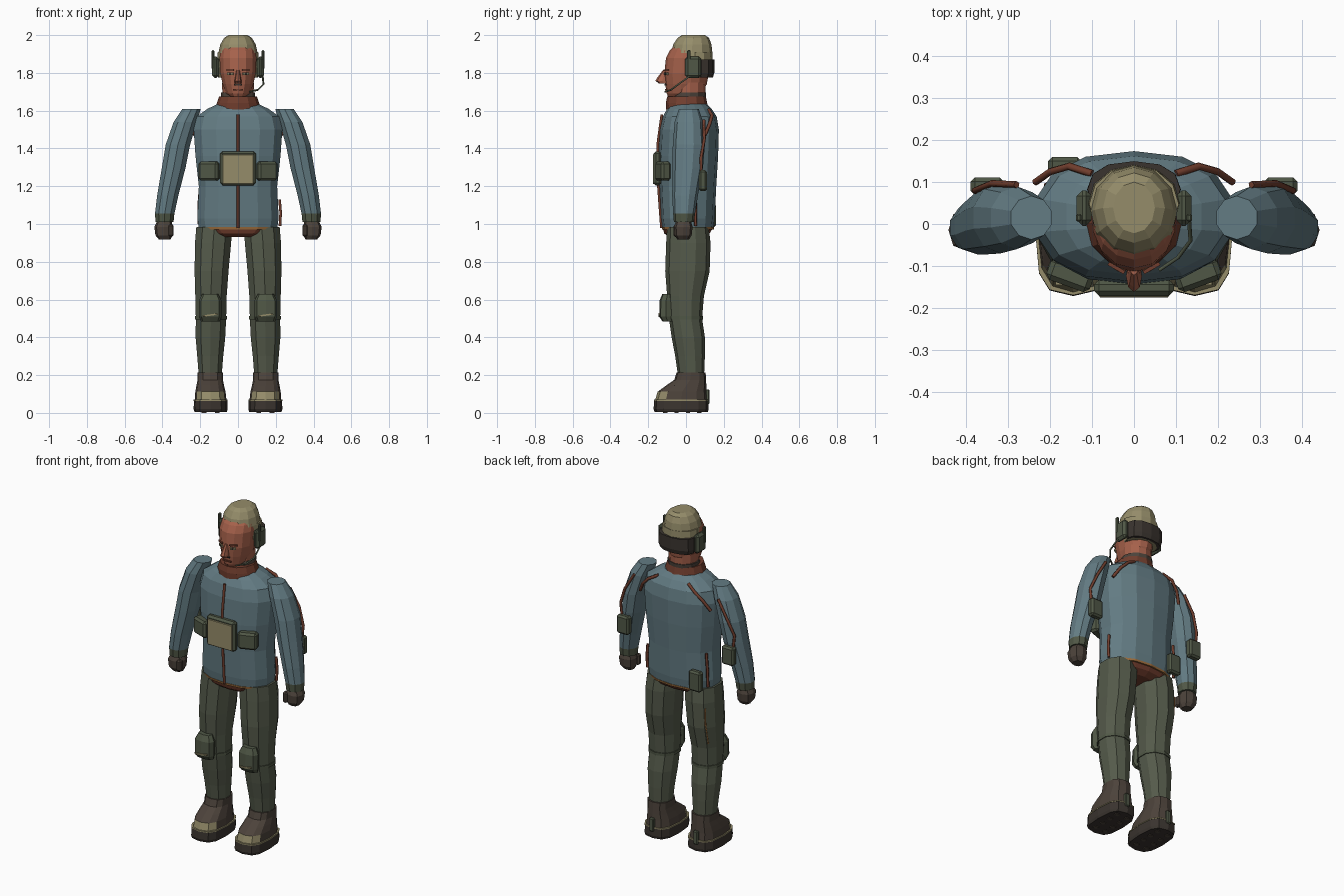
import bpy
import bmesh
from math import sin, cos, pi, radians
from mathutils import Matrix, Vector

cube = bpy.data.objects.get("Cube")
if cube:
    bpy.data.objects.remove(cube, do_unlink=True)


def material(name, r, g, b):
    mat = bpy.data.materials.new(name)
    mat.use_nodes = True
    mat.diffuse_color = (r, g, b, 1)
    shader = mat.node_tree.nodes["Principled BSDF"]
    shader.inputs["Base Color"].default_value = (r, g, b, 1)
    shader.inputs["Roughness"].default_value = 0.8
    return mat


BLUE = material("jacket blue", .125, .2, .228)
OLIVE = material("trouser olive", .089, .102, .069)
GREEN = material("pouch green", .08, .096, .061)
TAN = material("helmet tan", .3, .265, .144)
SKIN = material("skin", .38, .12, .07)
RUST = material("rust brown", .165, .048, .027)
BOOT = material("boot brown", .072, .055, .043)
DARK = material("dark brown", .042, .034, .028)
ORANGE = material("orange trim", .34, .155, .047)


def finish(name, bm, mats, rule=None):
    """Turn a bmesh into a flat shaded object, colouring faces by a rule."""
    bmesh.ops.recalc_face_normals(bm, faces=bm.faces[:])
    if rule:
        for face in bm.faces:
            face.material_index = int(rule(face.calc_center_median()))
    mesh = bpy.data.meshes.new(name)
    bm.to_mesh(mesh)
    bm.free()
    for mat in mats:
        mesh.materials.append(mat)
    obj = bpy.data.objects.new(name, mesh)
    bpy.context.collection.objects.link(obj)
    return obj


def loft(name, rings, *mats, side=1, sides=12, power=2.0, rule=None):
    """Stack rounded sections given as (z, centre x, front y, back y, half width)."""
    bm = bmesh.new()
    loops = []
    for z, cx, front, back, half in rings:
        loop = []
        for i in range(sides):
            a = 2 * pi * i / sides - pi / 2
            c, s = cos(a), sin(a)
            c = (1 if c > 0 else -1) * abs(c) ** (2 / power)
            s = (1 if s > 0 else -1) * abs(s) ** (2 / power)
            y = (front + back) / 2 + s * (back - front) / 2
            loop.append(bm.verts.new((side * (cx + half * c), y, z)))
        loops.append(loop)
    for low, high in zip(loops, loops[1:]):
        for i in range(sides):
            j = (i + 1) % sides
            bm.faces.new((low[i], low[j], high[j], high[i]))
    bm.faces.new(loops[0])
    bm.faces.new(loops[-1])
    return finish(name, bm, mats, rule)


def box(name, centre, size, mat, bevel=0.0, turn=0, tilt=0):
    """Box with chamfered edges, turned about z and tilted about y (degrees)."""
    bm = bmesh.new()
    bmesh.ops.create_cube(bm, size=1)
    bmesh.ops.scale(bm, vec=size, verts=bm.verts[:])
    if bevel:
        bmesh.ops.bevel(bm, geom=bm.edges[:], offset=bevel, segments=1, affect='EDGES')
    bm.transform(Matrix.Translation(centre) @ Matrix.Rotation(radians(turn), 4, 'Z')
                 @ Matrix.Rotation(radians(tilt), 4, 'Y'))
    return finish(name, bm, [mat])


def tube(name, points, radius, mat, side=1):
    """Strap or wire along a path, as a six sided mesh tube."""
    curve = bpy.data.curves.new(name + " path", 'CURVE')
    curve.dimensions = '3D'
    curve.bevel_depth = radius
    curve.bevel_resolution = 1
    curve.use_fill_caps = True
    spline = curve.splines.new('POLY')
    spline.points.add(len(points) - 1)
    for point, (x, y, z) in zip(spline.points, points):
        point.co = (side * x, y, z, 1)
    helper = bpy.data.objects.new(name + " path", curve)
    bpy.context.collection.objects.link(helper)
    graph = bpy.context.evaluated_depsgraph_get()
    mesh = bpy.data.meshes.new_from_object(helper.evaluated_get(graph))
    bpy.data.objects.remove(helper, do_unlink=True)
    mesh.materials.clear()
    mesh.materials.append(mat)
    obj = bpy.data.objects.new(name, mesh)
    bpy.context.collection.objects.link(obj)
    return obj


# Jacket, hips and collar
loft("jacket", [(.975, 0, -.125, .145, .212), (1.03, 0, -.132, .152, .22),
                (1.2, 0, -.14, .16, .212), (1.36, 0, -.145, .17, .23),
                (1.5, 0, -.138, .174, .24), (1.57, 0, -.122, .162, .222),
                (1.61, 0, -.1, .135, .165), (1.635, 0, -.08, .11, .11)],
     BLUE, sides=14, power=2.3)
loft("jacket_hem", [(.972, 0, -.127, .147, .214), (.984, 0, -.129, .149, .217)],
     ORANGE, sides=14, power=2.3)
loft("hips", [(.93, 0, -.09, .09, .13), (.95, 0, -.115, .125, .175),
              (.975, 0, -.122, .14, .205)], RUST, sides=14, power=2.3)
loft("collar", [(1.605, 0, -.105, .12, .125), (1.64, 0, -.107, .112, .112),
                (1.675, 0, -.1, .105, .1)], RUST)
loft("collar_band", [(1.67, 0, -.07, .105, .09), (1.695, 0, -.06, .107, .09)], BOOT)
tube("zip", [(0, -.128, 1.58), (0, -.15, 1.42), (0, -.146, 1.2), (0, -.13, .98)], .008, RUST)

# Chest unit with side pouches
box("chest_unit", (0, -.152, 1.295), (.19, .04, .18), GREEN, .012)
box("chest_panel", (0, -.172, 1.29), (.165, .008, .155), TAN, .003)

# Head and neck
loft("neck", [(1.63, 0, -.06, .1, .08), (1.75, 0, -.06, .105, .085)], SKIN)
loft("head", [(1.665, 0, -.09, .04, .035), (1.69, 0, -.102, .08, .064),
              (1.74, 0, -.11, .11, .083), (1.795, 0, -.115, .12, .096),
              (1.88, 0, -.106, .12, .1), (1.92, 0, -.085, .12, .094),
              (1.95, 0, -.055, .12, .08)], SKIN, sides=14)
loft("nose", [(1.745, 0, -.145, -.09, .018), (1.758, 0, -.162, -.09, .019),
              (1.775, 0, -.152, -.09, .015), (1.815, 0, -.122, -.09, .009)], SKIN, sides=8)
box("mouth", (0, -.106, 1.712), (.055, .009, .008), RUST)
box("upper_lip_shadow", (0, -.109, 1.738), (.04, .009, .007), DARK)

# Helmet with rear band
loft("helmet_dome", [(1.905, 0, -.078, .14, .104), (1.95, 0, -.068, .135, .094),
                     (1.985, 0, -.045, .122, .074), (2, 0, -.022, .1, .05)],
     TAN, sides=12)
loft("helmet_sides", [(1.775, 0, -.02, .13, .1), (1.83, 0, -.035, .142, .112),
                      (1.91, 0, -.045, .14, .107)], TAN, sides=12)
loft("rear_band", [(1.775, 0, .015, .142, .106), (1.8, 0, .015, .15, .112),
                   (1.87, 0, .015, .15, .111)], DARK, sides=12, power=2.3)
tube("microphone_boom", [(.13, .03, 1.79), (.135, -.04, 1.74), (.105, -.08, 1.71),
                         (.06, -.11, 1.7)], .005, GREEN)

# Everything that comes in pairs
for s, label in ((1, "left"), (-1, "right")):
    # Face and headset
    box(label + "_eye", (s * .04, -.105, 1.795), (.034, .009, .012), TAN, turn=s * 30)
    box(label + "_pupil", (s * .04, -.107, 1.795), (.011, .009, .012), DARK, turn=s * 30)
    box(label + "_brow", (s * .042, -.105, 1.815), (.044, .009, .007), RUST, turn=s * 30)
    box(label + "_ear_cup", (s * .119, .038, 1.83), (.036, .085, .115), GREEN, .014)
    box(label + "_ear_clip", (s * .132, .015, 1.87), (.014, .018, .1), GREEN, .004)

    # Arms
    loft(label + "_sleeve",
         [(1.61, .245, -.037, .067, .051), (1.54, .28, -.06, .09, .064),
          (1.42, .318, -.07, .1, .068), (1.3, .34, -.072, .09, .066),
          (1.15, .372, -.073, .063, .059), (1.055, .388, -.068, .048, .054),
          (1.01, .389, -.064, .042, .05)],
         BLUE, GREEN, side=s, sides=10, rule=lambda c: c.z < 1.05)
    loft(label + "_glove",
         [(1.02, .39, -.05, .025, .036), (.985, .393, -.064, .035, .05),
          (.94, .392, -.06, .03, .045), (.917, .388, -.045, .015, .03)],
         BOOT, side=s, sides=8, power=2.6)
    box(label + "_thumb", (s * .355, -.05, .965), (.028, .032, .065), BOOT, .008)
    box(label + "_arm_pouch", (s * .35, .09, 1.23), (.08, .042, .11), GREEN, .01)
    tube(label + "_arm_strap", [(.28, .094, 1.55), (.34, .097, 1.45), (.38, .08, 1.35),
                                (.37, .08, 1.27)], .008, RUST, s)
    tube(label + "_shoulder_strap", [(.1, .12, 1.605), (.155, .138, 1.575),
                                     (.2, .125, 1.53), (.235, .1, 1.47)], .009, RUST, s)
    box(label + "_chest_pouch", (s * .152, -.122, 1.28), (.11, .055, .1), GREEN, .012, turn=s * 20)

    # Legs and knee pads
    loft(label + "_trouser_leg",
         [(.985, .125, -.1, .12, .1), (.9, .132, -.105, .13, .1),
          (.75, .14, -.11, .125, .094), (.62, .143, -.1, .095, .087),
          (.5, .143, -.09, .085, .084), (.4, .146, -.076, .1, .082),
          (.3, .147, -.057, .1, .072), (.18, .147, -.04, .095, .062)],
         OLIVE, side=s, sides=10, power=2.2)
    loft(label + "_knee_pad",
         [(.485, .147, -.125, -.07, .05), (.51, .147, -.142, -.07, .06),
          (.595, .147, -.14, -.07, .06), (.63, .147, -.125, -.07, .042)],
         GREEN, side=s, sides=8, power=3)
    loft(label + "_knee_strap", [(.495, .143, -.094, .09, .089), (.512, .143, -.095, .091, .089)],
         GREEN, side=s, sides=10, power=2.2)
    box(label + "_knee_trim", (s * .147, -.141, .518), (.08, .009, .008), TAN, tilt=-8)

    # Boots
    loft(label + "_sole", [(.004, .145, -.165, .115, .085), (.02, .145, -.172, .12, .09),
                           (.066, .145, -.168, .118, .088)], DARK, side=s, sides=12, power=3)
    loft(label + "_welt", [(.064, .145, -.17, .12, .09), (.071, .145, -.17, .12, .09)],
         TAN, side=s, sides=12, power=3)
    loft(label + "_boot",
         [(.07, .145, -.163, .114, .084), (.112, .146, -.15, .11, .08),
          (.145, .147, -.105, .108, .073), (.175, .147, -.062, .106, .067),
          (.215, .147, -.05, .104, .067)],
         BOOT, TAN, side=s, sides=12, power=2.6,
         rule=lambda c: c.y < -.1 and .08 < c.z < .12)
    box(label + "_heel_clip", (s * .147, .114, .085), (.03, .02, .08), GREEN, .005)
    for y in (-.11, -.05, .01, .07):
        for dx in (-.035, .035):
            box(label + "_tread", (s * .145 + dx, y, .004), (.025, .022, .008), BOOT)

# Items found on one side only
box("hip_pouch", (-.165, .14, 1.045), (.08, .04, .12), GREEN, .01)
tube("right_hip_strap", [(-.2, .092, 1.2), (-.208, .092, 1.1), (-.208, .088, 1)], .008, RUST)
tube("left_hip_strap", [(.22, .05, 1.13), (.226, .05, 1.06), (.222, .05, .99)], .008, RUST)
tube("leg_lace", [(-.2, .103, .87), (-.2, .1, .77), (-.2, .074, .65)], .005, ORANGE)
